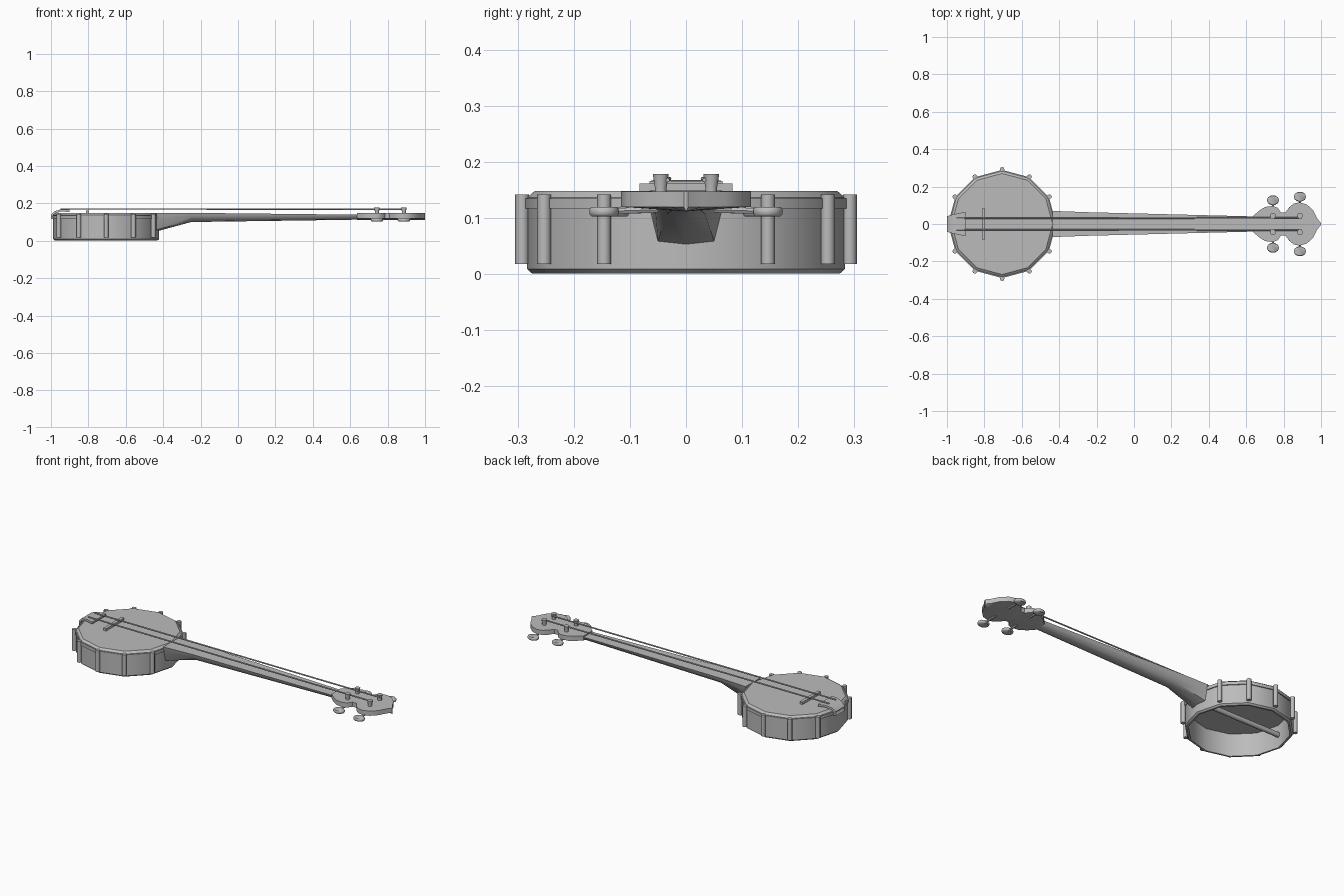
import bpy, bmesh, math
from mathutils import Vector

if "Cube" in bpy.data.objects:
    bpy.data.objects.remove(bpy.data.objects["Cube"], do_unlink=True)

grey = bpy.data.materials.new("plain grey")
grey.use_nodes = True
grey.diffuse_color = (0.5, 0.5, 0.5, 1)
grey.node_tree.nodes["Principled BSDF"].inputs["Base Color"].default_value = (0.5, 0.5, 0.5, 1)

POT_X = -0.705
SIDES = 12


def finish(name, bm, smooth=35):
    """Turn a bmesh into a named, shaded object."""
    bmesh.ops.remove_doubles(bm, verts=bm.verts, dist=0.0002)
    bmesh.ops.recalc_face_normals(bm, faces=bm.faces)
    mesh = bpy.data.meshes.new(name)
    bm.to_mesh(mesh)
    bm.free()
    obj = bpy.data.objects.new(name, mesh)
    bpy.context.collection.objects.link(obj)
    mesh.materials.append(grey)
    bpy.ops.object.select_all(action='DESELECT')
    obj.select_set(True)
    bpy.context.view_layer.objects.active = obj
    if smooth:
        bpy.ops.object.shade_smooth_by_angle(angle=math.radians(smooth))
    return obj


def skin(name, rings, caps=True, closed=False, smooth=35):
    """Bridge a list of equal point rings."""
    bm = bmesh.new()
    loops = [[bm.verts.new(p) for p in ring] for ring in rings]
    pairs = list(zip(loops, loops[1:]))
    if closed:
        pairs.append((loops[-1], loops[0]))
    for a, b in pairs:
        for i in range(len(a)):
            j = (i + 1) % len(a)
            bm.faces.new((a[i], a[j], b[j], b[i]))
    if caps and not closed:
        bm.faces.new(loops[0])
        bm.faces.new(loops[-1])
    return finish(name, bm, smooth)


def circle(r, z, sides=SIDES, x=POT_X, y=0, ry=None):
    step = math.tau / sides
    ry = r if ry is None else ry
    return [(x + r * math.cos(i * step), y + ry * math.sin(i * step), z) for i in range(sides)]


def rod(name, start, end, r, sides=8):
    a, b = Vector(start), Vector(end)
    turn = (b - a).to_track_quat('Z', 'Y')
    ring = [turn @ Vector(p) for p in circle(r, 0, sides, 0)]
    return skin(name, [[p + c for p in ring] for c in (a, b)], smooth=50)


def box(name, lo, hi):
    rings = [[(lo[0], lo[1], z), (hi[0], lo[1], z), (hi[0], hi[1], z), (lo[0], hi[1], z)]
             for z in (lo[2], hi[2])]
    return skin(name, rings, smooth=0)


# Pot: open-backed rim with a drum head on top
rim = [(0.27, 0.148), (0.283, 0.137), (0.283, 0.009), (0.274, 0.001),
       (0.264, 0.001), (0.264, 0.132)]
skin("pot", [circle(r, z) for r, z in rim])
band = [(0.28, 0.135), (0.289, 0.135), (0.289, 0.117), (0.28, 0.117)]
skin("tension_band", [circle(r, z) for r, z in band], closed=True)

# Tension rods at the rim corners, except under the neck and tailpiece
for i in range(SIDES):
    if i in (0, SIDES // 2):
        continue
    a = i * math.tau / SIDES
    x, y = POT_X + 0.292 * math.cos(a), 0.292 * math.sin(a)
    rod("tension_rod", (x, y, 0.018), (x, y, 0.142), 0.0125)

# Brace running through the open pot
rod("brace_rod", (-0.98, 0, 0.075), (-0.42, 0, 0.075), 0.014)

# Neck: half-section at each station is mirrored
neck = [(-0.435, [(0.07, 0.147), (0.064, 0.115), (0.05, 0.059), (0, 0.05)]),
        (-0.25, [(0.063, 0.149), (0.056, 0.13), (0.034, 0.107), (0, 0.1)]),
        (0.66, [(0.04, 0.139), (0.036, 0.13), (0.022, 0.117), (0, 0.113)])]
skin("neck", [[(x, y, z) for y, z in half] + [(x, -y, z) for y, z in half[-2::-1]]
              for x, half in neck])

# Headstock: waisted outline with a shallow ridge beneath
outline = [(0.635, 0.04), (0.665, 0.068), (0.7, 0.091), (0.745, 0.097), (0.77, 0.085),
           (0.785, 0.062), (0.81, 0.062), (0.83, 0.09), (0.855, 0.11), (0.885, 0.116),
           (0.925, 0.104), (0.96, 0.07), (0.98, 0.03), (1.0, 0.004)]
skin("headstock", [[(x, -w, 0.147), (x, w, 0.147), (x, w, 0.12), (x, 0, 0.112), (x, -w, 0.12)]
                   for x, w in outline])

# Tuners: flared post, shaft and oval button on each side
for x, button_y in ((0.743, 0.127), (0.887, 0.146)):
    for side in (-1, 1):
        skin("tuner_post", [circle(r, z, 10, x, side * 0.045)
                            for r, z in ((0.011, 0.14), (0.011, 0.155), (0.015, 0.179))], smooth=50)
        rod("tuner_shaft", (x, side * 0.05, 0.115), (x, side * button_y, 0.112), 0.006, 6)
        skin("tuner_button", [circle(r, z, 10, x, side * button_y, r * 0.82)
                              for r, z in ((0.029, 0.103), (0.033, 0.107), (0.033, 0.116),
                                           (0.029, 0.12))], smooth=50)

# Bridge
box("bridge", (-0.814, -0.083, 0.147), (-0.796, 0.083, 0.162))

# Tailpiece: plate that widens inward and hooks over the rim
tail = [(-0.9, 0.065, 0.166, 0.154), (-0.945, 0.056, 0.168, 0.156),
        (-0.982, 0.047, 0.158, 0.145), (-1.0, 0.042, 0.14, 0.115), (-0.98, 0.042, 0.115, 0.115)]
skin("tailpiece", [[(x, -w, hi), (x, w, hi), (x, w, lo), (x, -w, lo)]
                   for x, w, hi, lo in tail])

# Strings
for side in (-1, 1):
    rod("string", (-0.95, side * 0.03, 0.17), (0.895, side * 0.033, 0.168), 0.004, 6)
